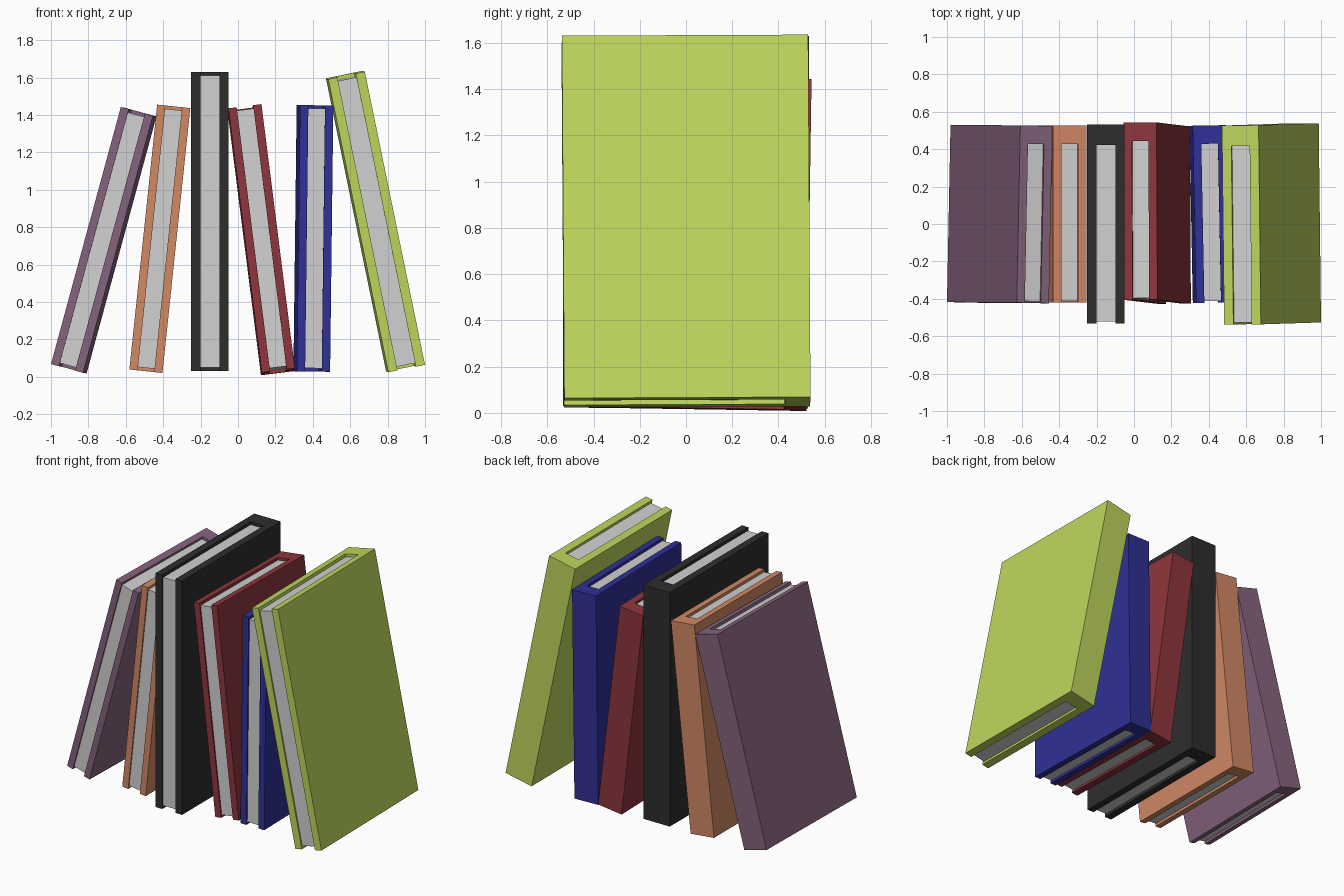
import bpy, bmesh
from math import radians
from mathutils import Matrix

cube = bpy.data.objects.get("Cube")
if cube:
    bpy.data.objects.remove(cube, do_unlink=True)

# Full-size book: width, depth, height, board thickness, spine thickness
W, D, H, BOARD, SPINE = 0.2, 1.065, 1.6, 0.05, 0.11
RECESS = 0.02


def material(name, rgb):
    mat = bpy.data.materials.new(name)
    mat.use_nodes = True
    color = (*rgb, 1)
    mat.diffuse_color = color
    mat.node_tree.nodes["Principled BSDF"].inputs["Base Color"].default_value = color
    return mat


def prism(name, outline, height, mat, matrix):
    """Extrude a flat outline upward, centred on the local origin."""
    bm = bmesh.new()
    base = bm.faces.new([bm.verts.new((x, y, -height / 2)) for x, y in outline])
    top = bmesh.ops.extrude_face_region(bm, geom=[base])["geom"]
    verts = [g for g in top if isinstance(g, bmesh.types.BMVert)]
    bmesh.ops.translate(bm, verts=verts, vec=(0, 0, height))
    bmesh.ops.recalc_face_normals(bm, faces=bm.faces)
    mesh = bpy.data.meshes.new(name)
    bm.to_mesh(mesh)
    bm.free()
    mesh.materials.append(mat)
    obj = bpy.data.objects.new(name, mesh)
    obj.matrix_world = matrix
    bpy.context.collection.objects.link(obj)


paper = material("paper grey", (0.64, 0.64, 0.64))


def book(name, rgb, size, centre, pitch, lean, yaw):
    matrix = (Matrix.Translation(centre)
              @ Matrix.Rotation(radians(yaw), 4, 'Z')
              @ Matrix.Rotation(radians(lean), 4, 'Y')
              @ Matrix.Rotation(radians(pitch), 4, 'X')
              @ Matrix.Scale(size, 4))
    w, d = W / 2, D / 2
    inner, back, front = w - BOARD, d - SPINE, -d + RECESS / 2
    # Boards and spine as one U-shaped cover
    cover = [(-w, -d), (-inner, -d), (-inner, back), (inner, back),
             (inner, -d), (w, -d), (w, d), (-w, d)]
    prism(name + "_cover", cover, H, material(name + " cover", rgb), matrix)
    # Recessed page block
    pages = [(-inner, front), (inner, front), (inner, back), (-inner, back)]
    prism(name + "_pages", pages, H - 2 * RECESS, paper, matrix)


# name, colour, size, centre, pitch, lean, yaw
book("purple_book", (0.235, 0.127, 0.207), 0.89, (-0.718, 0.053, 0.730), -0.2, 15.2, -1.2)
book("orange_book", (0.65, 0.25, 0.13), 0.89, (-0.418, 0.053, 0.738), 0, 6, 0)
book("black_book", (0.027, 0.027, 0.027), 1, (-0.150, 0, 0.830), 0, 0, 0)
book("red_book", (0.27, 0.036, 0.046), 0.89, (0.124, 0.058, 0.733), -0.9, -7.2, 0.4)
book("blue_book", (0.029, 0.029, 0.31), 0.89, (0.403, 0.053, 0.740), 0, 0.7, 1.1)
book("green_book", (0.51, 0.67, 0.107), 1, (0.735, 0, 0.830), 0.25, -11.6, 0.6)
